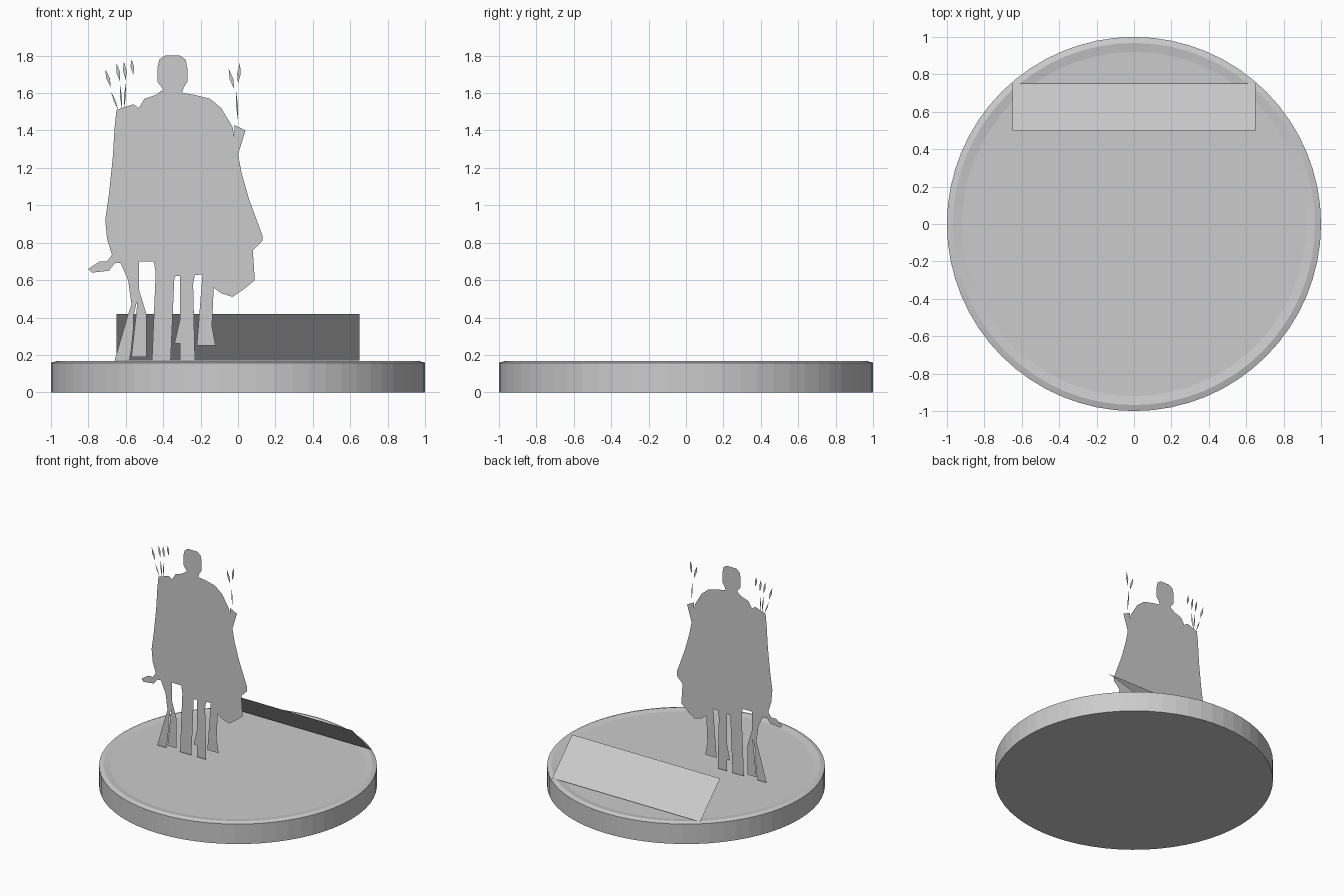
import bpy, bmesh, math

if "Cube" in bpy.data.objects:
    bpy.data.objects.remove(bpy.data.objects["Cube"])

stone = bpy.data.materials.new("plain_grey")
stone.diffuse_color = (0.6, 0.6, 0.6, 1)
stone.use_nodes = True
stone.node_tree.nodes["Principled BSDF"].inputs["Base Color"].default_value = stone.diffuse_color


def make(name, bm):
    mesh = bpy.data.meshes.new(name)
    bm.to_mesh(mesh)
    bm.free()
    mesh.materials.append(stone)
    obj = bpy.data.objects.new(name, mesh)
    bpy.context.collection.objects.link(obj)
    return obj


def lathe(name, profile, sides):
    """Closed round body from (radius, height) rings."""
    bm = bmesh.new()
    rings = []
    for r, z in profile:
        rings.append([bm.verts.new((r * math.cos(2 * math.pi * i / sides),
                                    r * math.sin(2 * math.pi * i / sides), z))
                      for i in range(sides)])
    for a, b in zip(rings, rings[1:]):
        for i in range(sides):
            j = (i + 1) % sides
            bm.faces.new((a[i], a[j], b[j], b[i]))
    bm.faces.new(rings[0][::-1])
    bm.faces.new(rings[-1])
    return make(name, bm)


def sheet(name, outlines, place):
    """Flat cut-out from outlines in hundredths, positioned by place(x, z)."""
    bm = bmesh.new()
    for outline in outlines:
        bm.faces.new([bm.verts.new(place(x / 100, z / 100)) for x, z in outline])
    bmesh.ops.triangulate(bm, faces=bm.faces[:])
    return make(name, bm)


def sliver(x0, z0, x1, z1, w):
    """Thin diamond for an arrow piece."""
    xm, zm = (x0 + x1) / 2, (z0 + z1) / 2
    return [(x0, z0), (xm + w, zm), (x1, z1), (xm - w, zm)]


# Round base with a raised, bevelled rim
FLOOR = 0.16
lathe("round_base", [(1, 0), (1, 0.158), (0.968, 0.168), (0.92, FLOOR)], 64)

# Leaning plate: high front edge, low back edge
bm = bmesh.new()
bm.faces.new([bm.verts.new(p) for p in ((-0.65, 0.5, 0.42), (0.65, 0.5, 0.42),
                                        (0.65, 0.75, 0.17), (-0.65, 0.75, 0.17))])
make("leaning_plate", bm)

# Cloaked rider, with head, shoulders, cloak hem and foot
cloak = [(-39, 180), (-31, 180), (-28, 178), (-27, 173), (-27, 166), (-29, 163),
         (-30, 160), (-23, 159), (-15, 157), (-9, 152), (-3, 142), (-1, 130),
         (2, 117), (6, 103), (13, 84), (13, 81), (6, 74), (9, 60), (3, 55),
         (-3, 51), (-9, 53), (-13, 56), (-19, 63), (-23, 63), (-31, 63),
         (-34, 62), (-44, 64), (-45, 70), (-53, 70), (-64, 72), (-66, 69),
         (-69, 65), (-78, 64), (-80, 66), (-74, 70), (-70, 70), (-67, 74),
         (-70, 82), (-71, 92), (-69, 106), (-67, 125), (-66, 141), (-65, 151),
         (-60, 151), (-60, 140), (-58, 145), (-56, 154), (-53, 152), (-50, 157),
         (-44, 159), (-40, 160), (-40, 162), (-43, 166), (-43, 174), (-42, 178)]

# Mount legs
legs = [
    [(-64, 72), (-59, 62), (-55, 53), (-59, 41), (-60, 31), (-63, 23), (-66, 17),
     (-58, 17), (-57, 23), (-56, 33), (-56, 40), (-54, 49), (-53, 55), (-53, 70)],
    [(-54, 49), (-54, 40), (-56, 25), (-57, 19), (-49, 19), (-50, 25), (-51, 36),
     (-49, 42), (-53, 55)],
    [(-44, 64), (-44, 55), (-44, 43), (-42, 33), (-43, 25), (-46, 17), (-36, 17),
     (-38, 25), (-38, 39), (-38, 50), (-37, 58), (-34, 62)],
    [(-31, 63), (-31, 49), (-31, 39), (-34, 26), (-29, 26), (-31, 17), (-23, 17),
     (-24, 25), (-26, 33), (-26, 47), (-24, 58), (-23, 63)],
    [(-19, 63), (-19, 55), (-20, 44), (-20, 33), (-22, 25), (-12, 25), (-14, 33),
     (-15, 42), (-15, 52), (-13, 56)],
]

# Arrows over the left shoulder, spear pieces on the right
arrows = [sliver(-71, 173, -68, 163, 1), sliver(-68, 161, -64, 151, 0.5),
          sliver(-65, 176, -63, 166, 1), sliver(-63, 164, -62, 151, 0.5),
          sliver(-61, 177, -60, 167, 1), sliver(-60, 165, -61, 151, 0.5),
          sliver(-57, 178, -56, 170, 1)]
spear = [sliver(-5, 173, -2, 162, 1), sliver(1, 176, 0, 165, 1),
         sliver(-1, 161, 0, 145, 0.5),
         [(-2, 143), (4, 140), (0, 134), (0, 127), (-2, 136)]]


def standing(x, z):
    return (x, -0.07, z)


def lying(x, z):
    return (0.615 + 0.585 * x, 0.57 - 0.506 * z, FLOOR + 0.003)


# Upright cut-out
for name, parts in (("cloaked_rider", [cloak]), ("mount_legs", legs),
                    ("arrows", arrows), ("spear", spear)):
    sheet(name, parts, standing)

# Same figure lying flat on the base
sheet("flat_figure", [cloak] + legs + arrows, lying)
